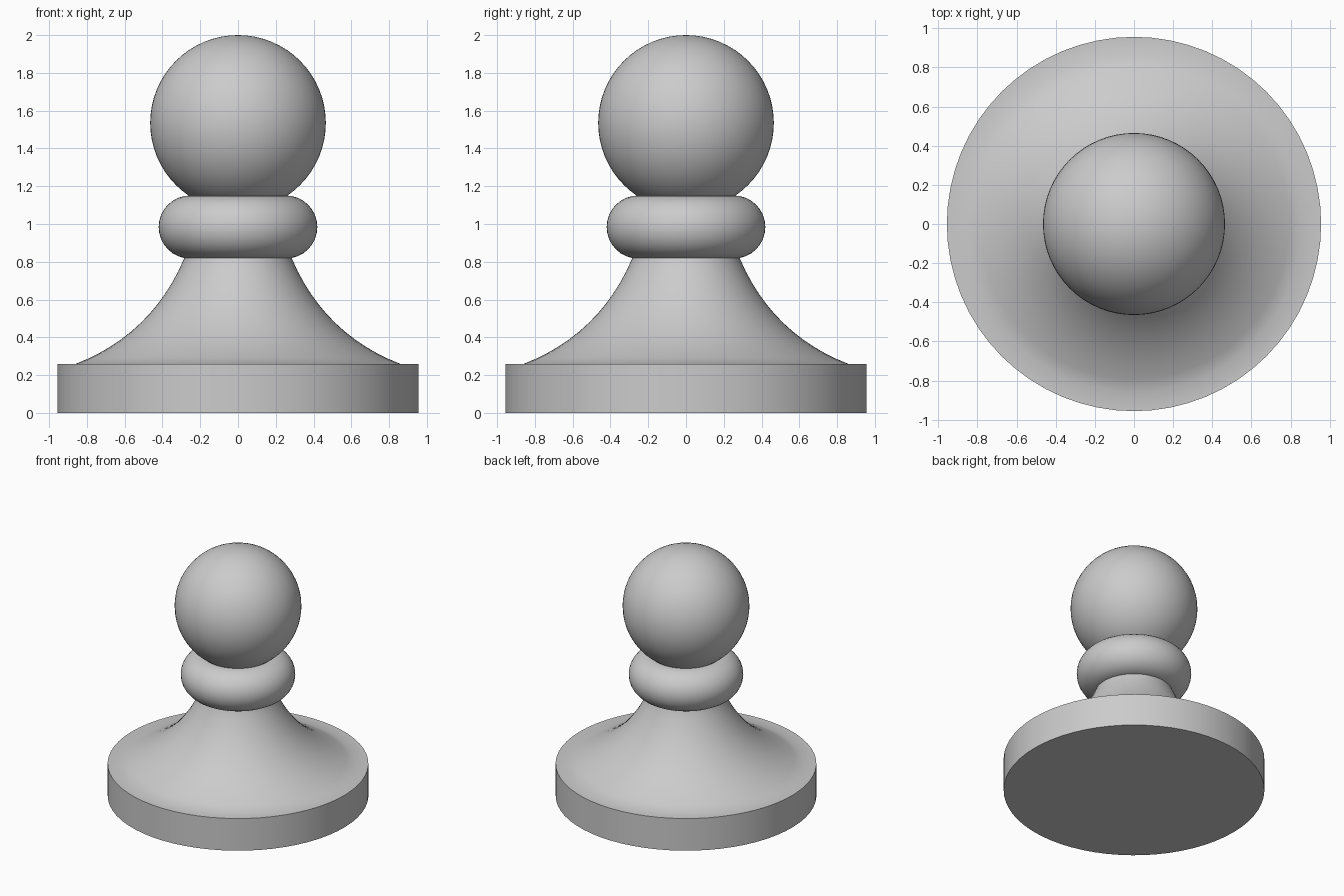
import bpy
import bmesh
import math
from mathutils import Vector

cube = bpy.data.objects.get("Cube")
if cube:
    bpy.data.objects.remove(cube, do_unlink=True)

SIDES = 64

grey = bpy.data.materials.new("plain_grey")
grey.use_nodes = True
colour = (0.6, 0.6, 0.6, 1)
grey.diffuse_color = colour
grey.node_tree.nodes["Principled BSDF"].inputs["Base Color"].default_value = colour


def finish(obj, name):
    """Name, colour and smooth a part."""
    obj.name = obj.data.name = name
    obj.data.materials.clear()
    obj.data.materials.append(grey)
    bpy.ops.object.select_all(action="DESELECT")
    obj.select_set(True)
    bpy.context.view_layer.objects.active = obj
    bpy.ops.object.shade_smooth_by_angle(angle=math.radians(30))
    return obj


def lathe(name, profile):
    """Turn a (radius, height) profile about z and cap both ends."""
    bm = bmesh.new()
    rings = []
    for r, z in profile:
        rings.append([bm.verts.new((r * math.cos(a), r * math.sin(a), z))
                      for a in (math.tau * i / SIDES for i in range(SIDES))])
    for low, high in zip(rings, rings[1:]):
        for i in range(SIDES):
            j = (i + 1) % SIDES
            bm.faces.new((low[i], low[j], high[j], high[i]))
    bm.faces.new(rings[0][::-1])
    bm.faces.new(rings[-1])
    mesh = bpy.data.meshes.new(name)
    bm.to_mesh(mesh)
    bm.free()
    obj = bpy.data.objects.new(name, mesh)
    bpy.context.collection.objects.link(obj)
    return finish(obj, name)


# Round foot with a concave flare rising into the neck
start, bend, end = Vector((0.858, 0.26)), Vector((0.457, 0.416)), Vector((0.286, 0.815))
steps = 12
flare = []
for k in range(steps + 1):
    t = k / steps
    flare.append(tuple((1 - t) ** 2 * start + 2 * t * (1 - t) * bend + t * t * end))
lathe("base_and_neck", [(0.956, 0), (0.956, 0.26)] + flare + [(0.25, 0.95), (0.25, 1.12)])

# Rounded collar
bpy.ops.mesh.primitive_torus_add(major_segments=SIDES, minor_segments=32,
                                 major_radius=0.253, minor_radius=0.167,
                                 location=(0, 0, 0.984))
finish(bpy.context.object, "collar")

# Ball head
bpy.ops.mesh.primitive_uv_sphere_add(segments=SIDES, ring_count=32, radius=0.465,
                                     location=(0, 0, 1.535))
finish(bpy.context.object, "head")
